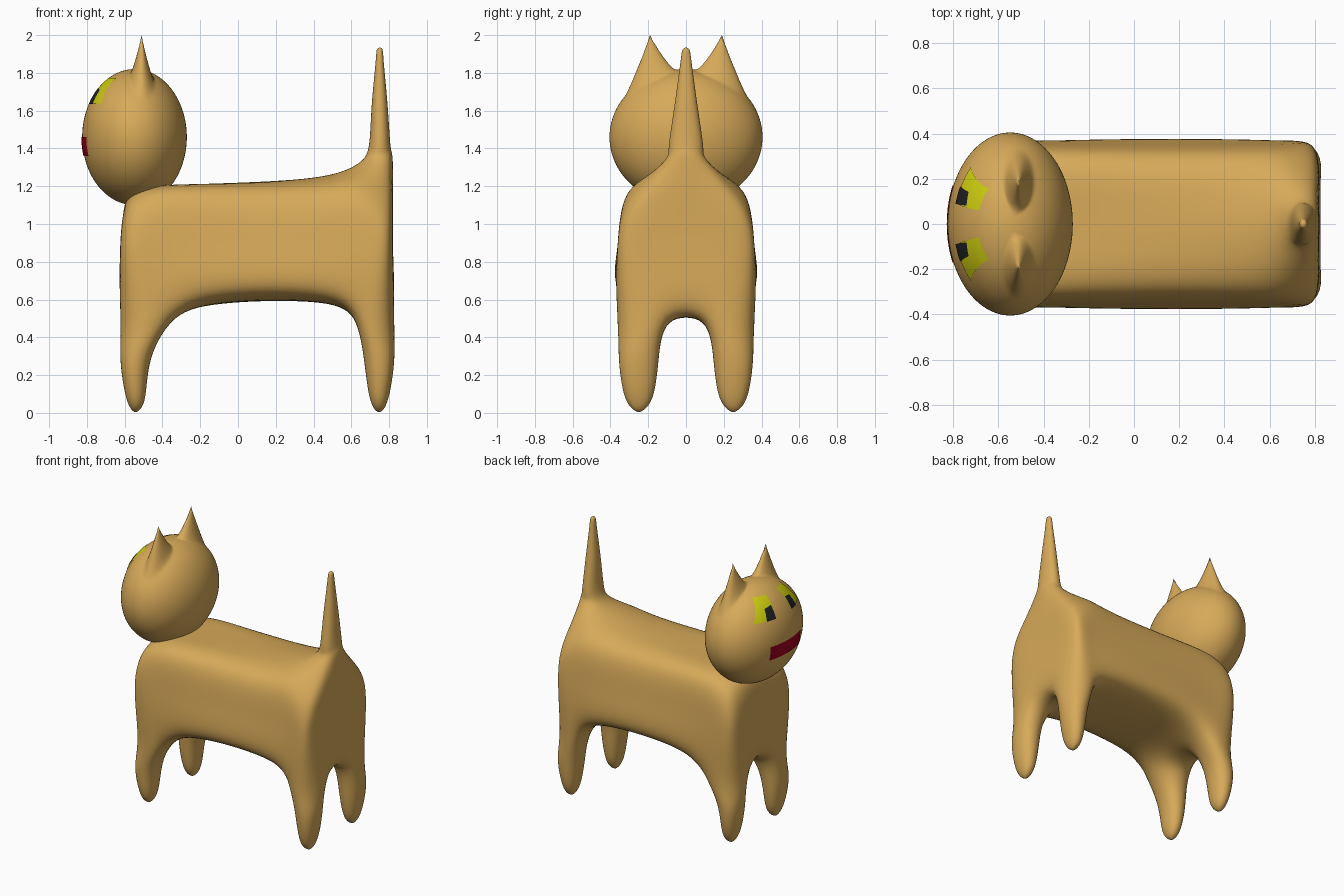
import bpy, bmesh, math
from mathutils import Matrix, Vector

cube = bpy.data.objects.get("Cube")
if cube:
    bpy.data.objects.remove(cube, do_unlink=True)


def material(name, rgb):
    mat = bpy.data.materials.new(name)
    mat.use_nodes = True
    mat.diffuse_color = (*rgb, 1)
    bsdf = next(n for n in mat.node_tree.nodes if n.type == 'BSDF_PRINCIPLED')
    bsdf.inputs["Base Color"].default_value = (*rgb, 1)
    return mat


TAN = material("tan fur", (0.68, 0.40, 0.10))
YELLOW = material("eye yellow", (0.62, 0.62, 0.005))
BLACK = material("pupil black", (0.015, 0.015, 0.017))
RED = material("mouth red", (0.35, 0.0, 0.012))


def finish(bm, name, mat):
    for face in bm.faces:
        face.smooth = True
    mesh = bpy.data.meshes.new(name)
    bm.to_mesh(mesh)
    bm.free()
    mesh.materials.append(mat)
    obj = bpy.data.objects.new(name, mesh)
    bpy.context.collection.objects.link(obj)
    return obj


def limit_point(v):
    """Where a subdivision cage vertex ends up on the smooth surface."""
    n = len(v.link_faces)
    edges = sum((e.other_vert(v).co for e in v.link_edges), Vector())
    faces = sum((w.co for f in v.link_faces for w in f.verts), Vector())
    return ((n * n - n) * v.co + 2 * edges + faces) / (n * (n + 5))


def fit_cage(bm, rounds=14):
    """Push the cage outward until the smooth surface meets its points."""
    goal = {v: v.co.copy() for v in bm.verts}
    for _ in range(rounds):
        shift = {v: goal[v] - limit_point(v) for v in bm.verts}
        for v, d in shift.items():
            v.co += d


# Body cage: layers of (x stations, inner z, outer z, inner y, outer y)
BOTTOM = ((-.605, -.38, -.08, .42, .645, .815), (.52, .49, .58, .585, .49, .52),
          (.5, .52, .64, .64, .52, .5), .12, .35)
MIDDLE = ((-.62, -.42, -.08, .4, .68, .82), (.9,) * 6, (.9,) * 6, .13, .36)
TOP = ((-.575, -.4, -.08, .4, .65, .805), (1.15, 1.205, 1.215, 1.24, 1.31, 1.3),
       (1.12, 1.16, 1.16, 1.16, 1.17, 1.13), .1, .3)
LAYERS = (BOTTOM, MIDDLE, TOP)

bm = bmesh.new()
points = {}


def point(i, j, k):
    if (i, j, k) not in points:
        xs, z_in, z_out, y_in, y_out = LAYERS[k]
        outer = j in (0, 3)
        x, y, z = xs[i], y_out if outer else y_in, (z_out if outer else z_in)[i]
        if outer and i in (0, 5):       # soften the upright corners
            y -= .03
            x += .02 if i == 0 else -.02
        points[i, j, k] = bm.verts.new((x, y if j > 1 else -y, z))
    return points[i, j, k]


def tube(loop, cx, cy, rings):
    """Grow a closed limb from four vertices through (z, rx, ry) rings."""
    mid = sum((v.co for v in loop), Vector()) / 4
    signs = [(math.copysign(1, v.co.x - mid.x), math.copysign(1, v.co.y - mid.y))
             for v in loop]
    for z, rx, ry in rings:
        ring = [bm.verts.new((cx + sx * rx, cy + sy * ry, z)) for sx, sy in signs]
        for a in range(4):
            b = (a + 1) % 4
            bm.faces.new((loop[a], loop[b], ring[b], ring[a]))
        loop = ring
    bm.faces.new(loop)


LEG = ((.28, .058, .076), (.08, .036, .052), (.012, .012, .015))
TAIL = ((1.41, .042, .066), (1.62, .031, .045), (1.85, .016, .022), (1.925, .01, .012))

# Underside with legs, back with tail
for i in range(5):
    for j in range(3):
        for k in (0, 2):
            quad = [point(i, j, k), point(i + 1, j, k),
                    point(i + 1, j + 1, k), point(i, j + 1, k)]
            if k == 0 and i in (0, 4) and j in (0, 2):
                tube(quad, -.542 if i == 0 else .747, .25 * (j - 1), LEG)
            elif k == 2 and i == 4 and j == 1:
                tube(quad, .75, 0, TAIL)
            else:
                bm.faces.new(quad)
# Flanks, chest and rump
for k in range(2):
    for j in (0, 3):
        for i in range(5):
            bm.faces.new((point(i, j, k), point(i + 1, j, k),
                          point(i + 1, j, k + 1), point(i, j, k + 1)))
    for i in (0, 5):
        for j in range(3):
            bm.faces.new((point(i, j, k), point(i, j + 1, k),
                          point(i, j + 1, k + 1), point(i, j, k + 1)))
fit_cage(bm)
bmesh.ops.recalc_face_normals(bm, faces=bm.faces)
body = finish(bm, "body_legs_and_tail", TAN)
subsurf = body.modifiers.new("smooth", 'SUBSURF')
subsurf.levels = subsurf.render_levels = 3

# Head: an egg shape with two ears drawn up out of it
CENTRE = Vector((-.548, 0, 1.46))
RADII = Vector((.277, .405, .36))
EAR_X, EAR_Y, EAR_TOP = -.51, .19, 2.0

bm = bmesh.new()
bmesh.ops.create_uvsphere(bm, u_segments=96, v_segments=64, radius=1,
                          matrix=Matrix.Translation(CENTRE) @ Matrix.Diagonal((*RADII, 1)))
upper = [v for v in bm.verts if v.co.z > CENTRE.z + .1]
for side in (-1, 1):
    tip = min(upper, key=lambda v: math.hypot(v.co.x - EAR_X, v.co.y - side * EAR_Y))
    tip.co.x, tip.co.y = EAR_X, side * EAR_Y
    height = EAR_TOP - tip.co.z
    for v in upper:
        d = math.hypot((v.co.x - EAR_X) / .068, (v.co.y - side * EAR_Y) / .14)
        if d < 1:
            v.co.z += height * (1 - d) ** 1.4
finish(bm, "head_with_ears", TAN)


def face_plate(name, corners, mat, lift, steps=10):
    """Thin patch wrapped on the face, from four (y, z) corners."""
    a, b, c, d = (Vector(p) for p in corners)
    bm = bmesh.new()
    rows = []
    for r in range(steps + 1):
        left, right = a.lerp(d, r / steps), b.lerp(c, r / steps)
        row = []
        for s in range(steps + 1):
            y, z = left.lerp(right, s / steps)
            v, w = y / RADII.y, (z - CENTRE.z) / RADII.z
            u = -math.sqrt(max(0, 1 - v * v - w * w))
            normal = Vector((u / RADII.x, v / RADII.y, w / RADII.z)).normalized()
            spot = CENTRE + Vector((u * RADII.x, y, z - CENTRE.z))
            row.append(bm.verts.new(spot + normal * lift))
        rows.append(row)
    for r in range(steps):
        for s in range(steps):
            bm.faces.new((rows[r][s], rows[r][s + 1], rows[r + 1][s + 1], rows[r + 1][s]))
    bm.normal_update()
    bmesh.ops.reverse_faces(bm, faces=[f for f in bm.faces if f.normal.x > 0])
    finish(bm, name, mat)


# Eyes and mouth
EYE = ((.06, 1.77), (.155, 1.77), (.25, 1.635), (.09, 1.635))
PUPIL = ((.08, 1.715), (.14, 1.705), (.165, 1.632), (.088, 1.632))
for side, label in ((-1, "right"), (1, "left")):
    for part, shape, mat, lift in (("eye", EYE, YELLOW, .004), ("pupil", PUPIL, BLACK, .007)):
        face_plate(f"{label}_{part}", [(side * y, z) for y, z in shape], mat, lift)
face_plate("mouth", ((-.17, 1.46), (.17, 1.46), (.17, 1.36), (-.17, 1.36)), RED, .004)
